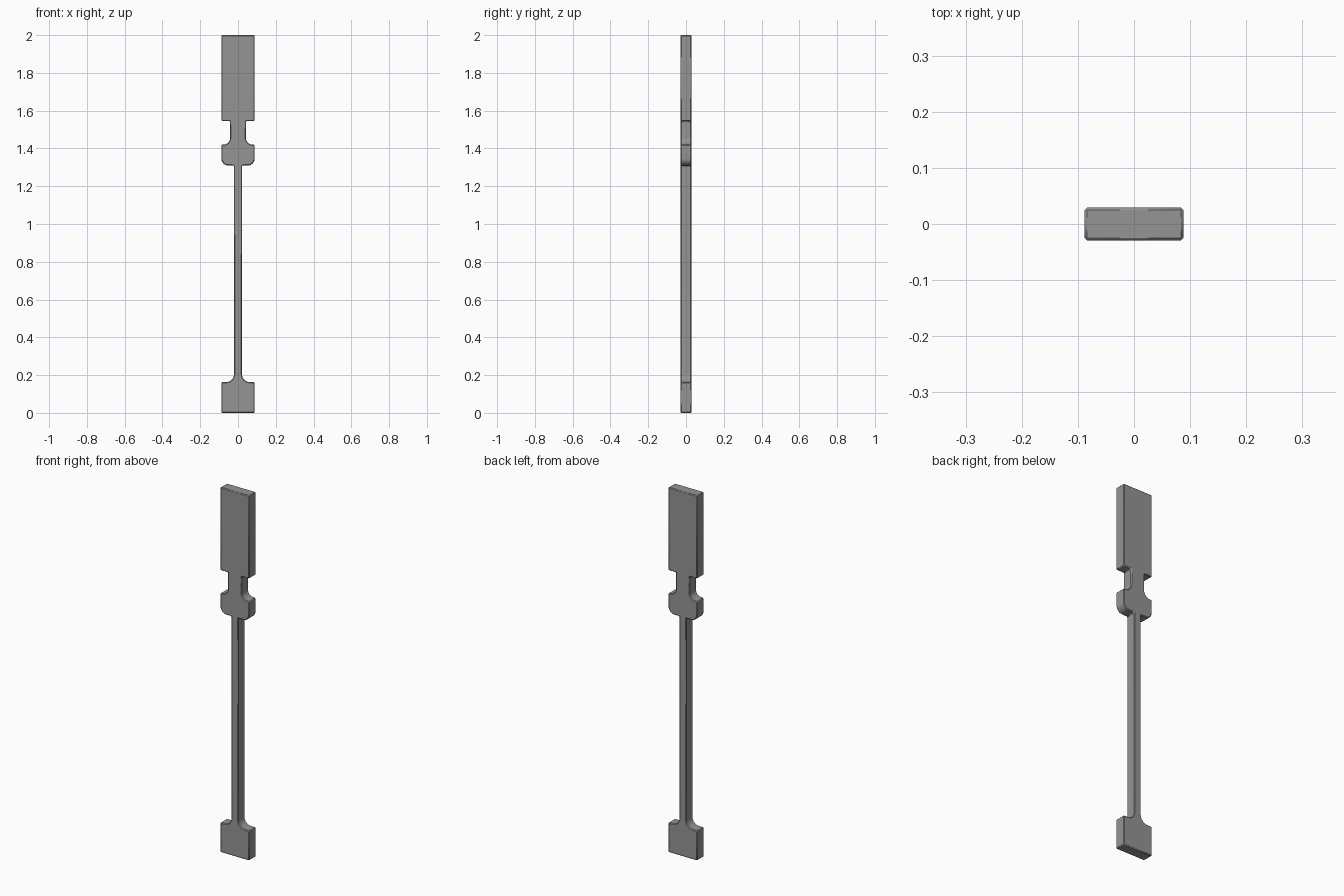
import bpy, bmesh
from math import pi, cos, sin

cube = bpy.data.objects.get("Cube")
if cube:
    bpy.data.objects.remove(cube, do_unlink=True)

HALF_DEPTH = 0.029
WIDE, NECK, STEM = 0.088, 0.042, 0.021   # half widths


def arc(cx, cz, r, start, end, steps=8):
    """Points along a circular arc, angles in degrees."""
    angles = [(start + (end - start) * i / steps) * pi / 180 for i in range(steps + 1)]
    return [(cx + r * cos(a), cz + r * sin(a)) for a in angles]


# Right-hand outline, from the foot up to the top of the blade
outline = [(WIDE, 0), (WIDE, 0.163)]
outline += arc(STEM + 0.042, 0.205, 0.042, 270, 180)      # foot fillet
outline += [(STEM, 1.31)]
outline += arc(WIDE - 0.036, 1.346, 0.036, 270, 360)      # rounded collar
outline += [(WIDE, 1.42)]
outline += arc(NECK + 0.036, 1.456, 0.036, 270, 180)      # neck fillet
outline += [(NECK, 1.545), (WIDE, 1.545), (WIDE, 2)]
outline += [(-x, z) for x, z in reversed(outline)]

# Extrude the mirrored outline into a flat bar
bm = bmesh.new()
face = bm.faces.new([bm.verts.new((x, -HALF_DEPTH, z)) for x, z in outline])
result = bmesh.ops.extrude_face_region(bm, geom=[face])
moved = [v for v in result["geom"] if isinstance(v, bmesh.types.BMVert)]
bmesh.ops.translate(bm, verts=moved, vec=(0, 2 * HALF_DEPTH, 0))
bmesh.ops.recalc_face_normals(bm, faces=bm.faces)
mesh = bpy.data.meshes.new("flat_bar")
bm.to_mesh(mesh)
bm.free()
bar = bpy.data.objects.new("flat_bar", mesh)
bpy.context.collection.objects.link(bar)

# Narrow chamfer on the sharp edges
bevel = bar.modifiers.new("edge_chamfer", "BEVEL")
bevel.width = 0.004
bevel.segments = 1
bevel.limit_method = "ANGLE"
bevel.angle_limit = pi / 6

# Plain grey material
grey = bpy.data.materials.new("grey")
grey.use_nodes = True
colour = (0.3, 0.3, 0.3, 1)
grey.diffuse_color = colour
grey.node_tree.nodes["Principled BSDF"].inputs["Base Color"].default_value = colour
mesh.materials.append(grey)

# Smooth fillets while keeping the chamfers crisp
bpy.context.view_layer.objects.active = bar
bar.select_set(True)
bpy.ops.object.shade_smooth_by_angle(angle=pi / 6)
